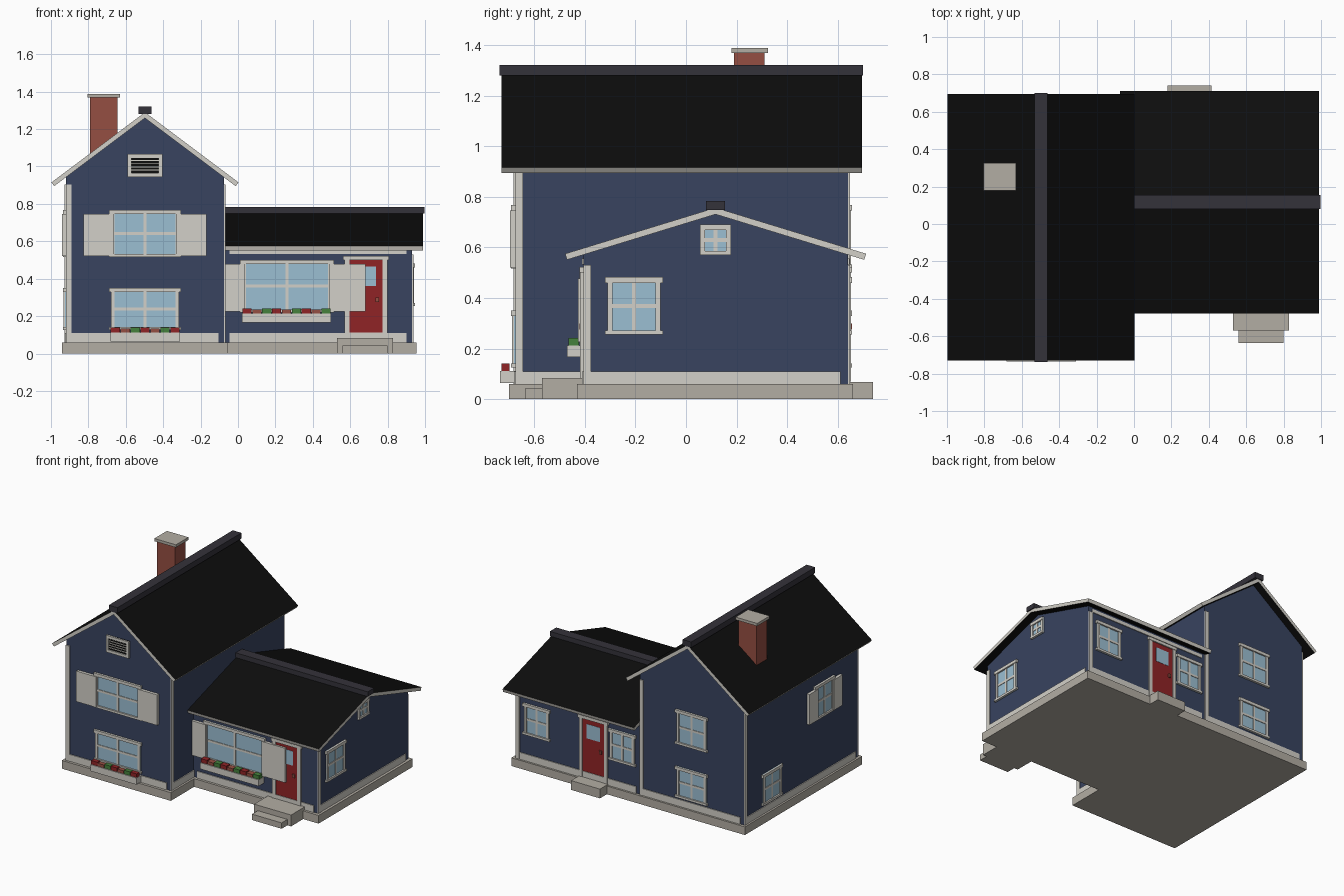
import bpy, bmesh, math
from mathutils import Vector

cube = bpy.data.objects.get("Cube")
if cube:
    bpy.data.objects.remove(cube, do_unlink=True)


def material(name, *rgb):
    m = bpy.data.materials.new(name)
    m.use_nodes = True
    m.diffuse_color = (*rgb, 1)
    m.node_tree.nodes["Principled BSDF"].inputs["Base Color"].default_value = (*rgb, 1)
    return m


NAVY = material("navy_siding", .04, .057, .115)
WHITE = material("white_trim", .65, .63, .58)
STONE = material("grey_stone", .45, .42, .37)
BLACK = material("black_roofing", .004, .004, .004)
RIDGE = material("dark_ridge", .034, .032, .042)
BRICK = material("red_brick", .3, .077, .055)
GLASS = material("blue_glass", .33, .52, .65)
RED = material("red_paint", .28, .017, .019)
GREEN = material("green_leaves", .06, .22, .045)


def finish(name, bm, *mats):
    bmesh.ops.recalc_face_normals(bm, faces=bm.faces)
    me = bpy.data.meshes.new(name)
    bm.to_mesh(me)
    bm.free()
    for m in mats:
        me.materials.append(m)
    ob = bpy.data.objects.new(name, me)
    bpy.context.collection.objects.link(ob)
    return ob


def boxes(name, mat, items):
    """One object made of boxes, each given as two opposite corners."""
    bm = bmesh.new()
    for a, b in items:
        a, b = Vector(a), Vector(b)
        vs = bmesh.ops.create_cube(bm, size=1)["verts"]
        for v in vs:
            v.co = (a + b) / 2 + Vector(abs(q - p) * c for p, q, c in zip(a, b, v.co))
    return finish(name, bm, mat)


def extrude(points, axis, start, end):
    """Extrude a (horizontal, z) outline along the x or y axis."""
    bm = bmesh.new()
    place = (lambda h, z: (start, h, z)) if axis == 0 else (lambda h, z: (h, start, z))
    face = bm.faces.new([bm.verts.new(place(h, z)) for h, z in points])
    grown = bmesh.ops.extrude_face_region(bm, geom=[face])["geom"]
    shift = Vector((0, 0, 0))
    shift[axis] = end - start
    bmesh.ops.translate(bm, verts=[g for g in grown if isinstance(g, bmesh.types.BMVert)], vec=shift)
    return bm


def roof(name, axis, mid, half, eave, top, start, end, thick=.025):
    """Folded slab: dark faces, white edges all round."""
    a = math.atan2(top - eave, half)
    dx, dz = thick * math.sin(a), thick * math.cos(a)
    pts = [(mid - half, eave), (mid, top), (mid + half, eave),
           (mid + half - dx, eave - dz), (mid, top - thick / math.cos(a)), (mid - half + dx, eave - dz)]
    bm = extrude(pts, axis, start, end)
    bm.normal_update()
    for f in bm.faces:
        is_end = abs(f.normal[axis]) > .9
        is_eave = f.calc_area() < 1.2 * thick * (end - start)
        f.material_index = 1 if is_end or is_eave else 0
    finish(name, bm, BLACK, WHITE)


# Wall extents
MX0, MX1, MY0, Y1 = -.92, -.075, -.675, .64
WX1, WY0 = .93, -.406
MC, WC = (MX0 + MX1) / 2, (WY0 + Y1) / 2
MSLOPE, WSLOPE = .75, .306
MTOP, WTOP = 1.29, .757


def gable(name, axis, a, b, top, slope, start, end):
    mid, peak = (a + b) / 2, top - .015
    side = peak - slope * (b - a) / 2
    finish(name, extrude([(a, .05), (b, .05), (b, side), (mid, peak), (a, side)], axis, start, end), NAVY)


gable("main_walls", 1, MX0, MX1, MTOP, MSLOPE, MY0, Y1)
gable("wing_walls", 0, WY0, Y1, WTOP, WSLOPE, MX1 - .02, WX1)
roof("main_roof", 1, MC, .5, MTOP - .5 * MSLOPE, MTOP, -.73, .695)
roof("wing_roof", 0, WC, .595, WTOP - .595 * WSLOPE, WTOP, MX1, .99)
boxes("main_ridge_cap", RIDGE, [((MC - .035, -.737, 1.28), (MC + .035, .7, 1.322))])
boxes("wing_ridge_cap", RIDGE, [((MX1, WC - .037, .748), (.997, WC + .037, .783))])

# Foundation, steps, chimney
boxes("foundation", STONE, [((-.94, -.7, 0), (-.055, .66, .06)), ((-.055, -.43, 0), (.955, .66, .06))])
boxes("front_steps", STONE, [((.53, -.57, 0), (.83, -.41, .083)), ((.56, -.637, 0), (.8, -.57, .043))])
boxes("back_step", STONE, [((.18, .64, 0), (.415, .74, .068))])
boxes("chimney", BRICK, [((-.79, .19, .95), (-.643, .31, 1.37))])
boxes("chimney_cap", STONE, [((-.805, .18, 1.368), (-.63, .325, 1.388))])

# Walls as (axis the wall runs along, wall position, outward sign)
MAIN_FRONT, WING_FRONT = (0, MY0, -1), (0, WY0, -1)
BACK, RIGHT = (0, Y1, 1), (1, WX1, 1)
MAIN_LEFT, MAIN_RIGHT = (1, MX0, -1), (1, MX1, 1)


def on_wall(wall, u0, u1, z0, z1, depth, start=-.004):
    axis, pos, sign = wall
    d0, d1 = pos + sign * start, pos + sign * depth
    if axis == 0:
        return (u0, d0, z0), (u1, d1, z1)
    return (d0, u0, z0), (d1, u1, z1)


# Corner boards, base boards and friezes
EDGE = .03
boxes("main_corner_boards", WHITE, [
    on_wall(MAIN_FRONT, MX0, MX0 + EDGE, .06, .905, .008),
    on_wall(MAIN_RIGHT, MY0, MY0 + EDGE, .06, .905, .008),
    on_wall(BACK, MX1 - EDGE, MX1, .06, .905, .008),
    on_wall(MAIN_LEFT, Y1 - EDGE, Y1, .06, .905, .008)])
boxes("wing_corner_boards", WHITE, [
    on_wall(RIGHT, WY0, WY0 + EDGE, .06, .53, .008),
    on_wall(BACK, WX1 - EDGE, WX1, .06, .53, .008)])
boxes("base_boards", WHITE, [on_wall(w, a + EDGE, b - EDGE, .06, .11, .006) for w, a, b in (
    (MAIN_FRONT, MX0, MX1), (MAIN_LEFT, MY0, Y1), (MAIN_RIGHT, MY0, WY0 + EDGE),
    (BACK, MX0, MX1), (BACK, MX1, WX1), (WING_FRONT, MX1, WX1), (RIGHT, WY0, Y1))])
boxes("wing_friezes", WHITE, [on_wall(w, MX1 + EDGE, WX1 - EDGE, .532, .556, .006)
                              for w in (WING_FRONT, BACK)])


def window(name, wall, mid, width, z0, z1, shutter=0, casing=.02, ledge=.01):
    a, b = mid - width / 2, mid + width / 2
    zs, zh, zm = z0 + .016, z1 - .022, (z0 + z1) / 2
    boxes(name + "_glass", GLASS, [on_wall(wall, a, b, z0, z1, .005)])
    boxes(name + "_frame", WHITE, [
        on_wall(wall, a, a + casing, z0, z1, .012), on_wall(wall, b - casing, b, z0, z1, .012),
        on_wall(wall, a - ledge, b + ledge, z0, zs, .016), on_wall(wall, a - ledge, b + ledge, zh, z1, .016),
        on_wall(wall, mid - .008, mid + .008, zs, zh, .009),
        on_wall(wall, a, b, zm - .008, zm + .008, .009)])
    if shutter:
        c, d = a + casing * .7, b - casing * .7
        boxes(name + "_shutters", WHITE, [on_wall(wall, c - shutter, c, z0 + .005, zh, .021),
                                          on_wall(wall, d, d + shutter, z0 + .005, zh, .021)])


UP, LOW, WING = (.516, .767), (.125, .35), (.255, .482)
window("front_upper_window", MAIN_FRONT, MC, .365, *UP, shutter=.16)
window("front_lower_window", MAIN_FRONT, MC, .365, *LOW)
window("back_upper_window", BACK, MC, .24, *UP)
window("back_lower_window", BACK, MC, .24, *LOW)
window("left_upper_window", MAIN_LEFT, -.28, .21, *UP, shutter=.1)
window("left_lower_window", MAIN_LEFT, .325, .21, *LOW)
window("wing_front_window", WING_FRONT, .262, .48, .22, .5, shutter=.193)
window("wing_side_window", RIGHT, -.205, .21, *WING)
window("wing_gable_window", RIGHT, WC, .122, .57, .69, ledge=0)
window("wing_back_outer_window", BACK, .76, .2, *WING)
window("wing_back_inner_window", BACK, .065, .2, *WING)


def door(name, wall, mid, knob_side):
    boxes(name + "_panel", RED, [on_wall(wall, mid - .09, mid + .09, .11, .5, .007)])
    boxes(name + "_glass", GLASS, [on_wall(wall, mid - .053, mid + .053, .36, .465, .009)])
    boxes(name + "_frame", WHITE, [
        on_wall(wall, mid - .115, mid - .088, .07, .505, .013),
        on_wall(wall, mid + .088, mid + .115, .07, .505, .013),
        on_wall(wall, mid - .122, mid + .122, .5, .522, .016),
        on_wall(wall, mid - .09, mid + .09, .07, .113, .011)])
    k = mid + knob_side * .06
    boxes(name + "_knob", BRICK, [on_wall(wall, k - .009, k + .009, .275, .3, .016)])


door("front_door", WING_FRONT, .684, 1)
door("back_door", BACK, .298, -1)


def flower_box(name, wall, a, b, z0, z1, near, far, count):
    boxes(name, WHITE, [on_wall(wall, a, b, z0, z1, far, 0)])
    step = (b - a) / count
    for k, (kind, mat) in enumerate((("flowers", RED), ("buds", BRICK), ("leaves", GREEN))):
        top = z1 + (.022 if k == 1 else .028)
        boxes(name + "_" + kind, mat, [
            on_wall(wall, a + i * step + .002, a + (i + 1) * step - .002, z1 - .005, top, far - .006, near)
            for i in range(k, count, 3)])


flower_box("main_flower_box", MAIN_FRONT, -.683, -.31, .064, .112, .023, .06, 7)
flower_box("wing_flower_box", WING_FRONT, .022, .497, .167, .213, .018, .064, 9)

# Attic vent
va, vb, vz0, vz1 = MC - .093, MC + .093, .945, 1.068
boxes("attic_vent_opening", BLACK, [on_wall(MAIN_FRONT, va, vb, vz0, vz1, .005)])
slats = [vz0 + .02 + i * .0165 for i in range(1, 6)]
boxes("attic_vent_frame", WHITE, [
    on_wall(MAIN_FRONT, va, va + .02, vz0, vz1, .014), on_wall(MAIN_FRONT, vb - .02, vb, vz0, vz1, .014),
    on_wall(MAIN_FRONT, va, vb, vz0, vz0 + .02, .014), on_wall(MAIN_FRONT, va, vb, vz1 - .02, vz1, .014)]
    + [on_wall(MAIN_FRONT, va, vb, z - .0025, z + .0025, .01) for z in slats])
